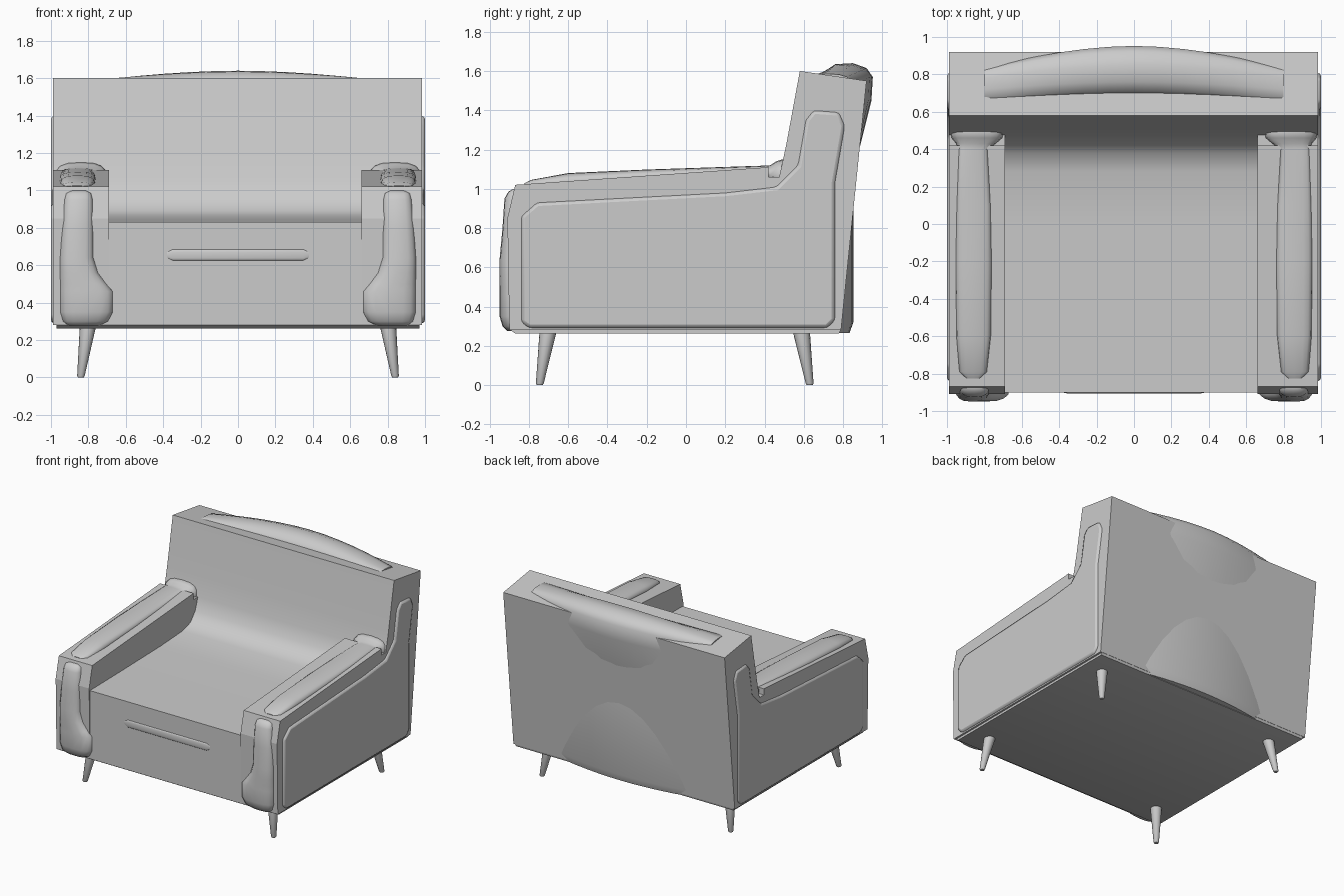
import bpy, bmesh, math
from mathutils import Vector

if "Cube" in bpy.data.objects:
    bpy.data.objects.remove(bpy.data.objects["Cube"])


def loft(name, rings, mirror=False, angle=40):
    """Skin a list of equal-length closed rings and cap both ends."""
    bm = bmesh.new()
    vs = [[bm.verts.new(p) for p in r] for r in rings]
    n = len(vs[0])
    for a, b in zip(vs, vs[1:]):
        for i in range(n):
            j = (i + 1) % n
            bm.faces.new((a[i], a[j], b[j], b[i]))
    bm.faces.new(vs[0][::-1])
    bm.faces.new(vs[-1])
    bmesh.ops.recalc_face_normals(bm, faces=bm.faces)
    me = bpy.data.meshes.new(name)
    bm.to_mesh(me)
    bm.free()
    ob = bpy.data.objects.new(name, me)
    bpy.context.collection.objects.link(ob)
    bpy.ops.object.select_all(action='DESELECT')
    ob.select_set(True)
    bpy.context.view_layer.objects.active = ob
    bpy.ops.object.shade_smooth_by_angle(angle=math.radians(angle))
    if mirror:
        ob.modifiers.new("Mirror", 'MIRROR')
    return ob


def prism(name, profile, x0, x1, **kw):
    """Extrude a (y, z) profile along x."""
    return loft(name, [[(x, y, z) for y, z in profile] for x in (x0, x1)], **kw)


def bevel(ob, width, segments=2):
    m = ob.modifiers.new("Bevel", 'BEVEL')
    m.width, m.segments = width, segments


def oval(lo, hi, base, h, n=16):
    """Squarish oval in (across, out) coordinates."""
    pts = []
    for i in range(n):
        a = 2 * math.pi * i / n
        c, s = math.cos(a), math.sin(a)
        pts.append(((lo + hi) / 2 + (hi - lo) / 2 * math.copysign(abs(c) ** 0.7, c),
                    base + h * math.copysign(abs(s) ** 0.8, s)))
    return pts


# Seat and leaning backrest in one side profile
prism("seat_and_back", [(-0.90, 0.28), (-0.90, 0.83), (-0.5, 0.835), (0.0, 0.845),
                        (0.28, 0.86), (0.38, 0.89), (0.44, 0.96), (0.475, 1.06),
                        (0.51, 1.22), (0.58, 1.60), (0.92, 1.55), (0.79, 0.28)],
      -0.988, 0.985)

# Armrests
arm = [(-0.90, 0.28), (-0.91, 0.85), (-0.87, 1.02), (0.42, 1.11),
       (0.42, 1.06), (0.55, 1.06), (0.55, 0.28)]
prism("left_arm", arm, -0.988, -0.69, angle=5)
prism("right_arm", arm, 0.66, 0.985, angle=5)

# Padding along the arm tops, swelling where it meets the backrest
rings = []
for y, lo, hi, base, h in [(-0.825, .82, .90, 1.015, .012), (-0.79, .785, .935, 1.02, .025),
                           (-0.6, .765, .95, 1.035, .045), (-0.2, .76, .955, 1.06, .038),
                           (0.1, .765, .95, 1.08, .028), (0.4, .78, .94, 1.10, .018),
                           (0.43, .74, .95, 1.07, .05), (0.46, .705, .975, 1.07, .07),
                           (0.49, .70, .98, 1.07, .08), (0.53, .72, .97, 1.07, .07)]:
    rings.append([(x, y, z) for x, z in oval(lo, hi, base, h)])
loft("arm_top_pad", rings, mirror=True, angle=50)

# Padding on the arm fronts, wider near the bottom
rings = []
for z, lo, hi, base, h in [(.275, .74, .91, -.88, .03), (.30, .69, .94, -.88, .055),
                           (.35, .665, .955, -.88, .07), (.46, .665, .955, -.88, .07),
                           (.50, .70, .955, -.88, .07), (.56, .745, .955, -.88, .07),
                           (.64, .77, .955, -.88, .07), (.80, .77, .945, -.88, .055),
                           (.95, .775, .93, -.87, .055), (.985, .785, .92, -.87, .035),
                           (1.0, .81, .89, -.86, .02)]:
    rings.append([(x, y, z) for x, y in
                  [(u, 2 * base - v) for u, v in oval(lo, hi, base, h)]])
loft("arm_front_pad", rings, mirror=True, angle=50)

# Thin side panels that rise along the backrest
side = prism("side_panel", [(-0.84, 0.32), (-0.80, 0.29), (0.72, 0.29), (0.76, 0.33),
                            (0.76, 1.03), (0.81, 1.32), (0.78, 1.39), (0.65, 1.40),
                            (0.61, 1.35), (0.57, 1.12), (0.46, 1.01), (0.2, 0.98),
                            (-0.76, 0.93), (-0.84, 0.86)], 0.90, 1.0, mirror=True)
bevel(side, 0.018)

# Stitched ridge on the seat front
rings = [[(x, -0.897 - v, 0.655 + u) for u, v in oval(-w, w, 0, h)]
         for x, w, h in [(-.38, .015, .004), (-.35, .03, .01),
                         (.35, .03, .01), (.38, .015, .004)]]
loft("seat_front_ridge", rings, angle=60)

# Underside tray
prism("underside", [(-0.90, 0.30), (-0.90, 0.285), (-0.87, 0.262), (0.78, 0.262),
                    (0.79, 0.285), (0.79, 0.30)], -0.97, 0.97)

# Crescent headrest roll, lofted from its end section to its middle section
mid = [(.87, 1.15), (.945, 1.45), (.952, 1.57), (.92, 1.615), (.85, 1.64),
       (.76, 1.635), (.71, 1.60), (.695, 1.57), (.70, 1.40)]
end = [(.82, 1.15), (.83, 1.45), (.83, 1.545), (.82, 1.57), (.78, 1.582),
       (.72, 1.586), (.67, 1.585), (.655, 1.57), (.70, 1.40)]
rings = []
for i in range(-6, 7):
    t = 1 - (abs(i) / 6) ** 1.8
    rings.append([(0.8 * i / 6, a[0] + (b[0] - a[0]) * t, a[1] + (b[1] - a[1]) * t)
                  for a, b in zip(end, mid)])
loft("headrest_roll", rings, angle=50)

# Curved swelling low on the rear
rings = []
for i in range(-6, 7):
    u = i / 6
    d = 0.78 + 0.073 * (1 - u * u)
    rings.append([(0.62 * u, 0.6, 0.265), (0.62 * u, d - 0.02, 0.265),
                  (0.62 * u, d, 0.32), (0.62 * u, d, 0.95), (0.62 * u, 0.6, 0.95)])
loft("rear_swell", rings)

# Splayed tapered legs
for name, top, foot in [("front_leg", (.80, -.70, .29), (.84, -.745, .0)),
                        ("back_leg", (.80, .585, .29), (.84, .63, .0))]:
    rings = []
    for c, r in ((top, .045), (Vector(foot) + Vector((0, 0, .008)), .02), (foot, .015)):
        rings.append([(c[0] + r * math.cos(a), c[1] + r * math.sin(a), c[2])
                      for a in (2 * math.pi * k / 16 for k in range(16))])
    loft(name, rings, mirror=True)
